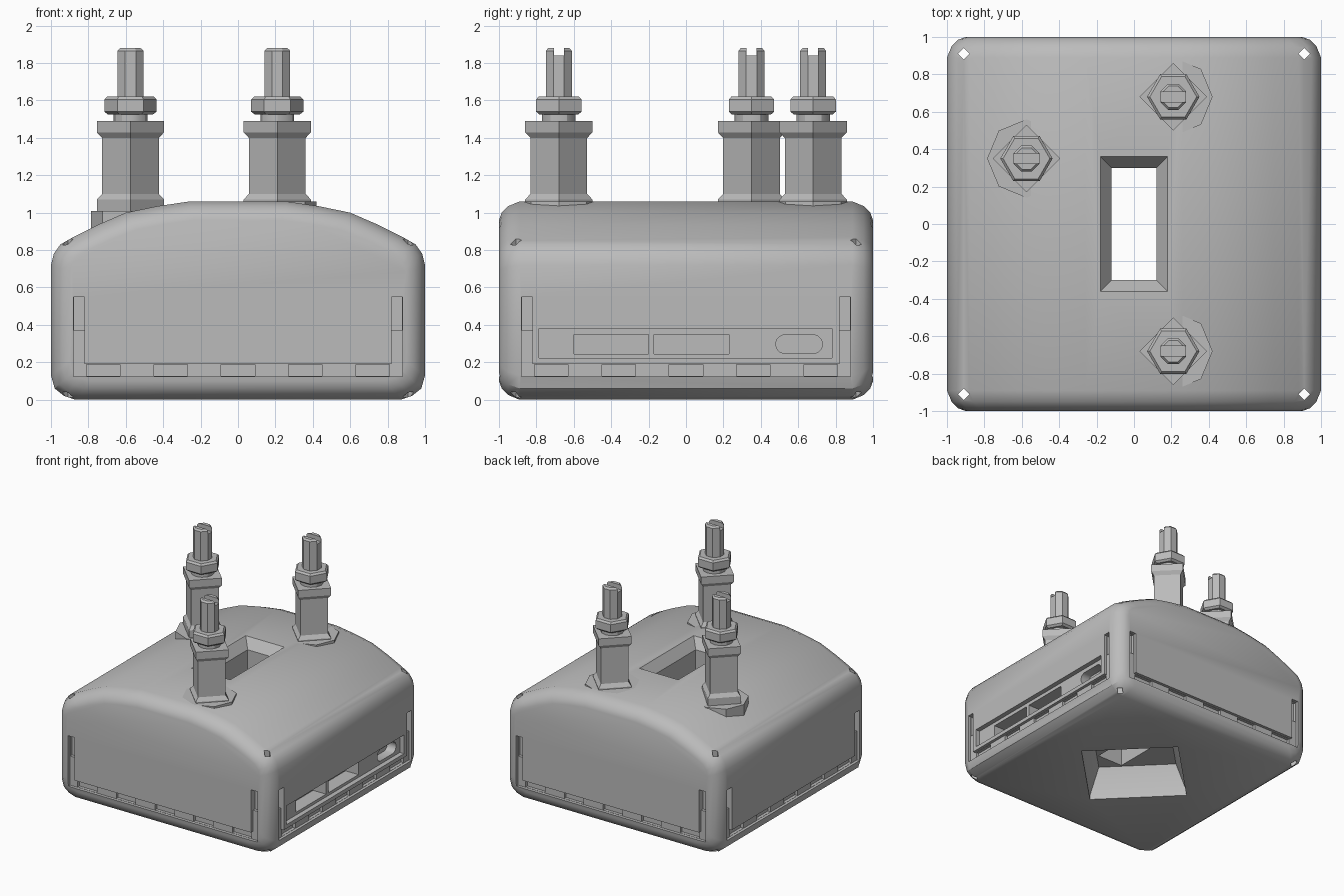
import bpy, bmesh, math
from mathutils import Matrix, Vector

old = bpy.data.objects.get("Cube")
if old:
    bpy.data.objects.remove(old, do_unlink=True)

grey = bpy.data.materials.new("plain grey")
grey.use_nodes = True
COLOUR = (0.5, 0.5, 0.5, 1)
grey.diffuse_color = COLOUR
grey.node_tree.nodes["Principled BSDF"].inputs["Base Color"].default_value = COLOUR


def loft(name, rings):
    """Closed solid through rings that have equal point counts."""
    bm = bmesh.new()
    loops = [[bm.verts.new(p) for p in ring] for ring in rings]
    n = len(loops[0])
    for a, b in zip(loops, loops[1:]):
        for i in range(n):
            j = (i + 1) % n
            bm.faces.new((a[i], a[j], b[j], b[i]))
    bm.faces.new(loops[0])
    bm.faces.new(loops[-1])
    bmesh.ops.recalc_face_normals(bm, faces=bm.faces)
    mesh = bpy.data.meshes.new(name)
    bm.to_mesh(mesh)
    bm.free()
    mesh.materials.append(grey)
    ob = bpy.data.objects.new(name, mesh)
    bpy.context.collection.objects.link(ob)
    return ob


def turned(name, centre, sides, profile, start=0):
    """Many-sided upright solid from (radius, height) pairs."""
    angles = [start + 2 * math.pi * i / sides for i in range(sides)]
    return loft(name, [[(centre[0] + r * math.cos(a), centre[1] + r * math.sin(a), z)
                        for a in angles] for r, z in profile])


def rect(hx, hy, z):
    return [(-hx, -hy, z), (hx, -hy, z), (hx, hy, z), (-hx, hy, z)]


def cut(target, cutter):
    cutter.hide_render = True
    mod = target.modifiers.new("cut", "BOOLEAN")
    mod.operation = "DIFFERENCE"
    mod.solver = "EXACT"
    mod.object = cutter
    bpy.context.view_layer.objects.active = target
    bpy.ops.object.modifier_apply(modifier=mod.name)
    bpy.data.objects.remove(cutter, do_unlink=True)


def side_cut(target, turn, outline, depth):
    """Cut an outline (across, height) into one side wall."""
    spin = Matrix.Rotation(turn * math.pi / 2, 3, "Z")
    cut(target, loft("cutter", [[spin @ Vector((u, y, z)) for u, z in outline]
                                for y in (-1.05, depth - 1)]))


def box(u0, u1, z0, z1):
    return [(u0, z0), (u1, z0), (u1, z1), (u0, z1)]


# Arched housing with rounded ends
half = [(0.87, 0), (0.93, 0.02), (0.98, 0.06), (1, 0.13), (1, 0.72), (0.985, 0.78),
        (0.95, 0.83), (0.88, 0.87), (0.75, 0.935), (0.6, 1.0), (0.43, 1.035), (0.26, 1.06)]
section = half + [(-x, z) for x, z in reversed(half)]
ends = [(1, 0.1), (0.985, 0.06), (0.95, 0.025), (0.89, 0)]
stations = [(-y, d) for y, d in ends] + [(y, d) for y, d in reversed(ends)]
housing = loft("housing", [[(x * (1 - d), y, 0.53 + (z - 0.53) * (1 - d / 0.53))
                            for x, z in section] for y, d in stations])

# Central window with sloped rim, and the diamond pocket underneath
cut(housing, loft("cutter", [rect(0.12, 0.3, -0.1), rect(0.12, 0.3, 0.98),
                             rect(0.18, 0.36, 1.06), rect(0.18, 0.36, 1.2)]))
cut(housing, turned("cutter", (0, 0), 4, [(0.55, -0.1), (0.55, 0.04), (0.44, 0.25)]))

# Corner screw holes
for sx in (-1, 1):
    for sy in (-1, 1):
        cut(housing, turned("cutter", (0.91 * sx, 0.91 * sy), 4, [(0.03, -0.1), (0.03, 1.2)]))

# Notched joining groove on all four walls
u_shape = [(-0.88, 0.125), (0.88, 0.125), (0.88, 0.55), (0.82, 0.55),
           (0.82, 0.19), (-0.82, 0.19), (-0.82, 0.55), (-0.88, 0.55)]
for turn in range(4):
    side_cut(housing, turn, u_shape, 0.025)
    for i in range(-2, 3):
        u = i * 0.36
        side_cut(housing, turn, box(u - 0.09, u + 0.09, 0.127, 0.188), 0.05)
    for s in (-1, 1):
        side_cut(housing, turn, box(s * 0.85 - 0.028, s * 0.85 + 0.028, 0.37, 0.548), 0.05)

# Connector panel on the left wall, with two ports and a rounded socket
side_cut(housing, 1, box(-0.785, 0.78, 0.222, 0.38), 0.04)
side_cut(housing, 1, box(-0.6, -0.2, 0.245, 0.35), 0.16)
side_cut(housing, 1, box(-0.17, 0.23, 0.245, 0.35), 0.16)
socket = []
for k in range(16):
    a = (k + 0.5) * math.pi / 8
    socket.append((0.605 + math.copysign(0.075, math.cos(a)) + 0.05 * math.cos(a),
                   0.297 + 0.05 * math.sin(a)))
side_cut(housing, 1, socket, 0.12)

# Terminal posts
parts = [housing]
for label, x, y, foot in (("front", 0.21, -0.68, 1.06), ("back", 0.21, 0.68, 1.06),
                          ("side", -0.575, 0.35, 1.01)):
    c = (x, y)
    parts.append(turned(label + "_post_foot", c, 8, [(0.21, 0.85), (0.21, foot)]))
    parts.append(turned(label + "_post", c, 4, [
        (0.18, 0.88), (0.18, 1.07), (0.152, 1.1), (0.152, 1.4), (0.18, 1.43), (0.18, 1.49)]))
    parts.append(turned(label + "_washer", c, 12, [(0.09, 1.48), (0.09, 1.54)]))
    parts.append(turned(label + "_nut", c, 6, [
        (0.12, 1.525), (0.14, 1.54), (0.14, 1.605), (0.125, 1.62)]))
    stud = turned(label + "_stud", c, 8, [(0.075, 1.6), (0.075, 1.865), (0.062, 1.88)],
                  math.pi / 8)
    cut(stud, loft("cutter", [[(px + x, py + y, pz) for px, py, pz in rect(0.2, 0.027, z)]
                              for z in (1.84, 2)]))
    parts.append(stud)

# Smooth the rounded surfaces, keep edges sharp
bpy.ops.object.select_all(action="DESELECT")
for ob in parts:
    ob.select_set(True)
bpy.context.view_layer.objects.active = housing
bpy.ops.object.shade_smooth_by_angle(angle=math.radians(30))
